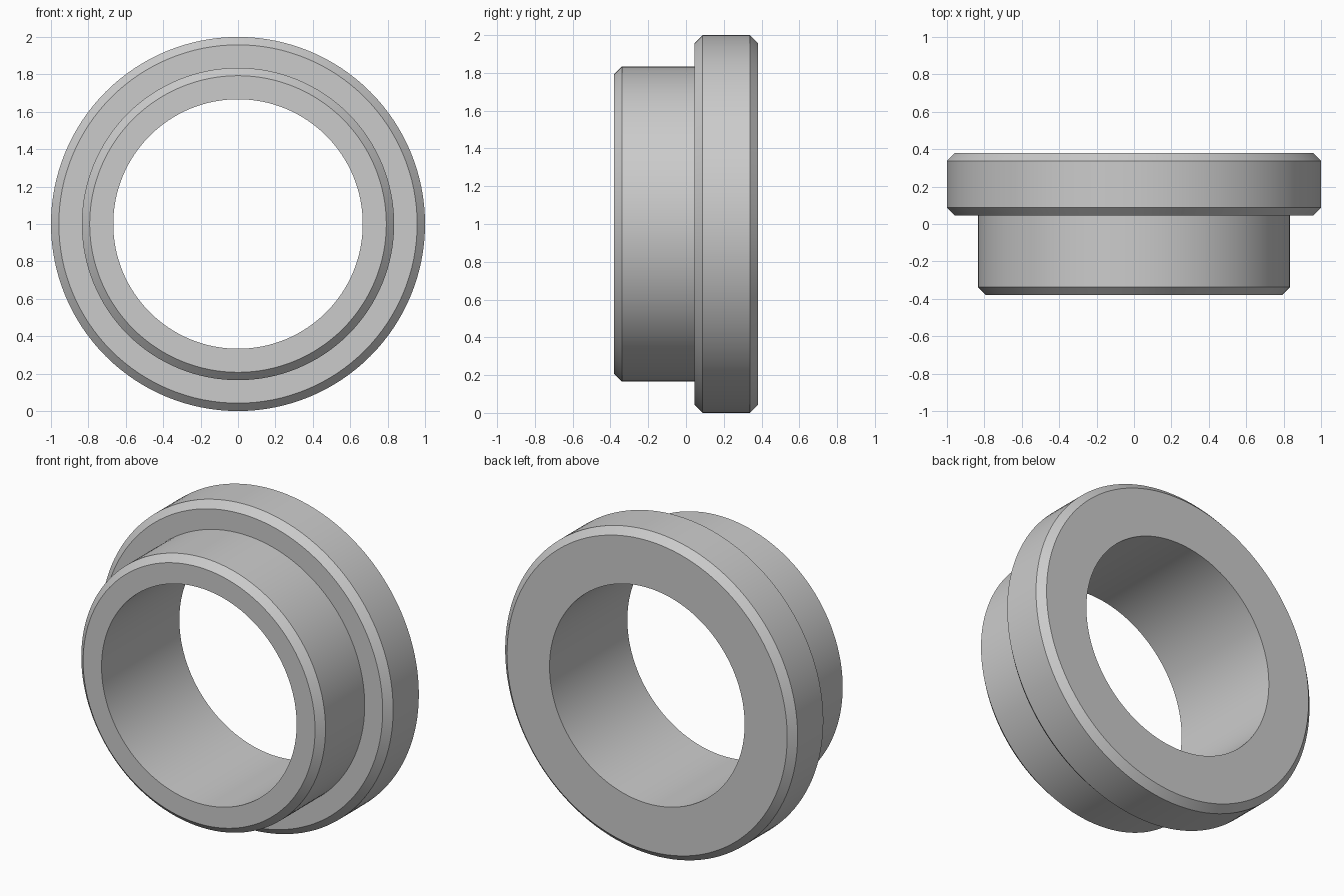
import bpy
import bmesh
from math import cos, sin, tau, radians

cube = bpy.data.objects.get("Cube")
if cube:
    bpy.data.objects.remove(cube, do_unlink=True)

SEGMENTS = 128
CENTRE_Z = 1.0
BORE, SLEEVE, FLANGE = 0.667, 0.835, 1.0
FRONT, STEP, BACK = -0.38, 0.045, 0.38
CHAMFER = 0.042

# Plain grey metal
grey = bpy.data.materials.new("grey metal")
grey.use_nodes = True
colour = (0.6, 0.6, 0.6, 1)
grey.diffuse_color = colour
grey.node_tree.nodes["Principled BSDF"].inputs["Base Color"].default_value = colour

# Closed cross-section as (radius, depth), from the front of the bore outwards
profile = [
    (BORE, FRONT),
    (SLEEVE - CHAMFER, FRONT), (SLEEVE, FRONT + CHAMFER),
    (SLEEVE, STEP),
    (FLANGE - CHAMFER, STEP), (FLANGE, STEP + CHAMFER),
    (FLANGE, BACK - CHAMFER), (FLANGE - CHAMFER, BACK),
    (BORE, BACK),
]

# Sweep the cross-section around the bore axis
bm = bmesh.new()
rings = []
for i in range(SEGMENTS):
    a = tau * i / SEGMENTS
    rings.append([bm.verts.new((r * cos(a), y, CENTRE_Z + r * sin(a)))
                  for r, y in profile])
for i, ring in enumerate(rings):
    following = rings[(i + 1) % SEGMENTS]
    for j in range(len(profile)):
        k = (j + 1) % len(profile)
        bm.faces.new((ring[j], ring[k], following[k], following[j]))
bmesh.ops.recalc_face_normals(bm, faces=bm.faces)

mesh = bpy.data.meshes.new("flanged_bushing")
bm.to_mesh(mesh)
bm.free()
mesh.materials.append(grey)
bushing = bpy.data.objects.new("flanged_bushing", mesh)
bpy.context.collection.objects.link(bushing)

# Smooth round walls, crisp chamfer edges
bpy.ops.object.select_all(action="DESELECT")
bushing.select_set(True)
bpy.context.view_layer.objects.active = bushing
bpy.ops.object.shade_smooth_by_angle(angle=radians(30))
